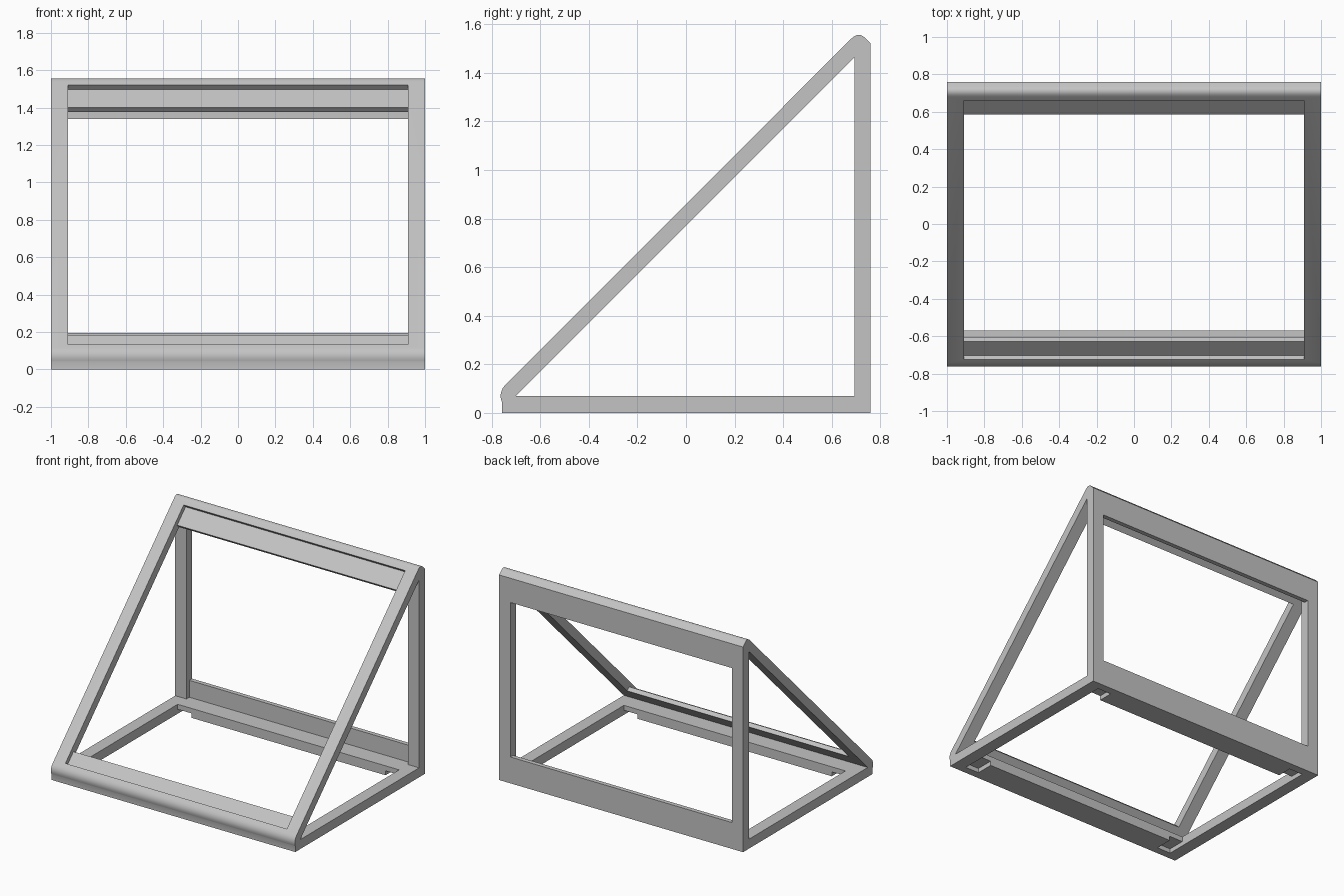
import bpy, bmesh, math

if "Cube" in bpy.data.objects:
    bpy.data.objects.remove(bpy.data.objects["Cube"], do_unlink=True)

grey = bpy.data.materials.new("light_grey")
grey.use_nodes = True
grey.diffuse_color = (0.55, 0.55, 0.55, 1)
grey.node_tree.nodes["Principled BSDF"].inputs["Base Color"].default_value = grey.diffuse_color


def prism(name, profile, x0, x1):
    """Extrude a (y, z) profile along x."""
    bm = bmesh.new()
    face = bm.faces.new([bm.verts.new((x0, y, z)) for y, z in profile])
    moved = bmesh.ops.extrude_face_region(bm, geom=[face])["geom"]
    bmesh.ops.translate(bm, vec=(x1 - x0, 0, 0),
                        verts=[v for v in moved if isinstance(v, bmesh.types.BMVert)])
    bmesh.ops.recalc_face_normals(bm, faces=bm.faces)
    mesh = bpy.data.meshes.new(name)
    bm.to_mesh(mesh)
    bm.free()
    mesh.materials.append(grey)
    ob = bpy.data.objects.new(name, mesh)
    bpy.context.collection.objects.link(ob)
    return ob


def rect(y0, y1, z0, z1):
    return [(y0, z0), (y1, z0), (y1, z1), (y0, z1)]


R = math.sqrt(0.5)


def sloped(s0, s1, d0, d1):
    """Rectangle measured along the slope (s) and into it (d)."""
    return [(-0.725 + R * (s + d), 0.135 + R * (s - d))
            for s, d in ((s0, d0), (s1, d0), (s1, d1), (s0, d1))]


def cut(profile, x0, x1):
    cutter = prism("cutter", profile, x0, x1)
    cutter.hide_render = True
    mod = frame.modifiers.new("cut", "BOOLEAN")
    mod.operation = "DIFFERENCE"
    mod.solver = "EXACT"
    mod.object = cutter
    bpy.ops.object.modifier_apply(modifier=mod.name)
    bpy.data.objects.remove(cutter, do_unlink=True)


# Wedge body with rounded front nose and ridge
nose = [(-0.757, 0), (-0.757, 0.042)]
nose += [(-0.70 + 0.063 * math.cos(a), 0.07 + 0.063 * math.sin(a))
         for a in (math.radians(200 - 13 * i) for i in range(6))]
ridge = [(0.68, 1.54), (0.69, 1.549), (0.70, 1.554), (0.711, 1.556),
         (0.722, 1.554), (0.732, 1.548), (0.76, 1.52), (0.76, 0)]
frame = prism("wedge_frame", nose + ridge, -1, 1)
bpy.context.view_layer.objects.active = frame
frame.select_set(True)

# Hollow triangular interior, open at both sides
cut([(-0.70, 0.07), (0.693, 0.07), (0.693, 1.463)], -1.2, 1.2)

# Sloped front: shallow panel recess, then the window through it
W = 0.908
cut(sloped(0, 1.959, -0.12, 0.032), -W, W)
cut(sloped(0.103, 1.82, -0.12, 0.12), -W, W)

# Back window and the recess on its inner face
cut(rect(0.62, 0.9, 0.195, 1.34), -W, W)
cut(rect(0.65, 0.727, 0.07, 1.41), -W, W)

# Base opening and corner notches under its front and back bars
cut(rect(-0.57, 0.59, -0.1, 0.2), -W, W)
for x0, x1 in ((-W, -0.796), (0.796, W)):
    for y0, y1 in ((-0.70, -0.55), (0.55, 0.70)):
        cut(rect(y0, y1, -0.1, 0.033), x0, x1)

bpy.ops.object.shade_smooth_by_angle(angle=math.radians(25))
